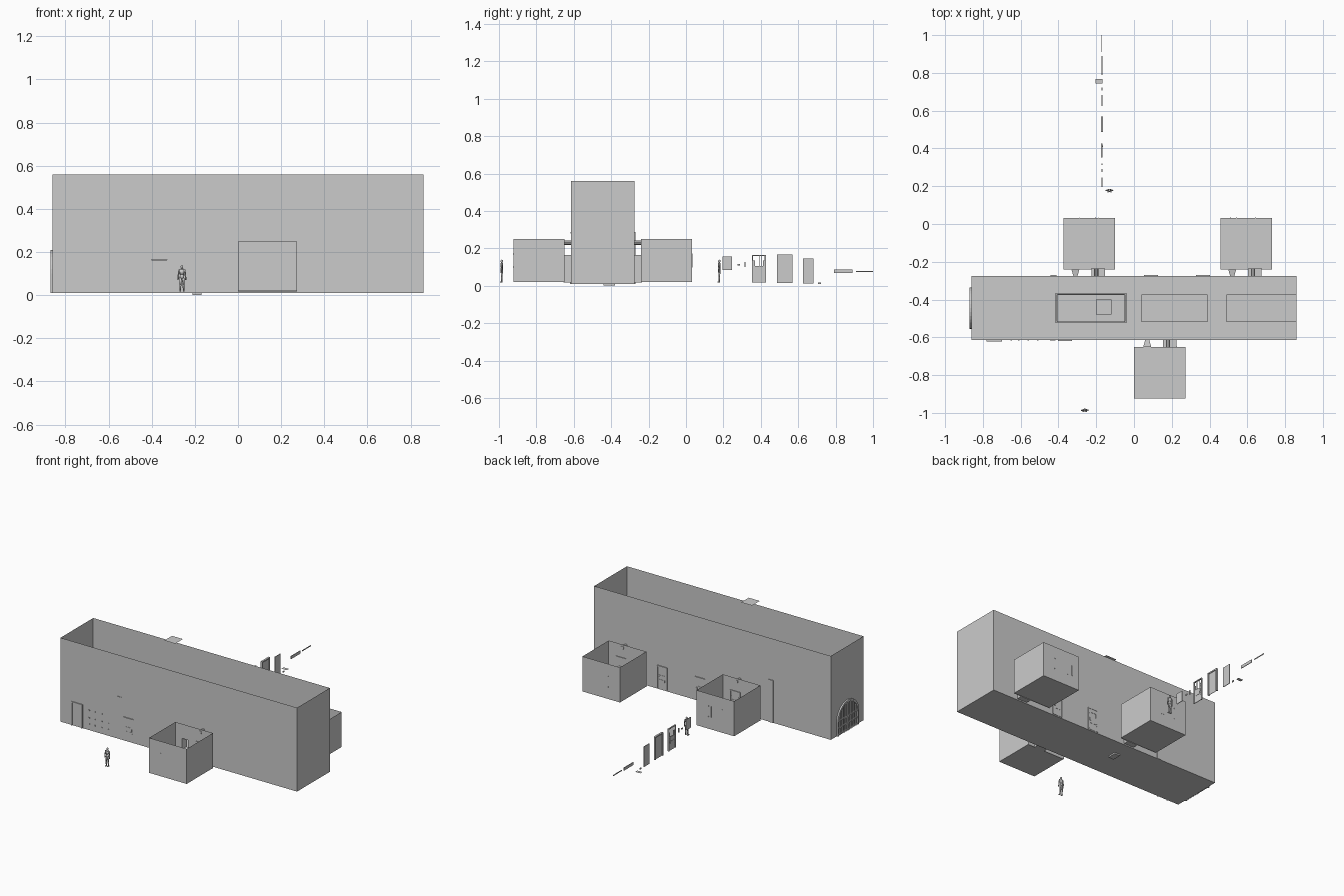
import bpy, bmesh, math
from mathutils import Matrix, Vector

if "Cube" in bpy.data.objects:
    bpy.data.objects.remove(bpy.data.objects["Cube"])


def finish(name, bm, smooth=False):
    me = bpy.data.meshes.new(name)
    bm.to_mesh(me)
    bm.free()
    ob = bpy.data.objects.new(name, me)
    bpy.context.collection.objects.link(ob)
    if smooth:
        for p in me.polygons:
            p.use_smooth = True
    return ob


def add_box(bm, x0, x1, y0, y1, z0, z1):
    m = Matrix.Translation(((x0 + x1) / 2, (y0 + y1) / 2, (z0 + z1) / 2))
    m = m @ Matrix.Diagonal((x1 - x0, y1 - y0, z1 - z0, 1))
    bmesh.ops.create_cube(bm, size=1, matrix=m)


def boxes(name, items):
    bm = bmesh.new()
    for b in items:
        add_box(bm, *b)
    return finish(name, bm)


def sheet(name, axis, at, u0, u1, v0, v1, holes=()):
    """Flat panel perpendicular to an axis, with rectangular openings."""
    bm = bmesh.new()
    us = sorted({u0, u1, *[h[0] for h in holes], *[h[1] for h in holes]})
    vs = sorted({v0, v1, *[h[2] for h in holes], *[h[3] for h in holes]})

    def pt(u, v):
        return bm.verts.new({'x': (at, u, v), 'y': (u, at, v), 'z': (u, v, at)}[axis])
    for a, b in zip(us, us[1:]):
        for c, d in zip(vs, vs[1:]):
            mu, mv = (a + b) / 2, (c + d) / 2
            if any(h[0] < mu < h[1] and h[2] < mv < h[3] for h in holes):
                continue
            bm.faces.new([pt(a, c), pt(b, c), pt(b, d), pt(a, d)])
    bmesh.ops.remove_doubles(bm, verts=bm.verts, dist=1e-5)
    bmesh.ops.dissolve_limit(bm, angle_limit=0.01, verts=bm.verts, edges=bm.edges)
    return finish(name, bm)


def room(name, x0, x1, y0, y1, z0, z1, front_holes=(), back_holes=()):
    sheet(name + "_floor", 'z', z0, x0, x1, y0, y1)
    sheet(name + "_left_wall", 'x', x0, y0, y1, z0, z1)
    sheet(name + "_right_wall", 'x', x1, y0, y1, z0, z1)
    sheet(name + "_front_wall", 'y', y0, x0, x1, z0, z1, front_holes)
    sheet(name + "_back_wall", 'y', y1, x0, x1, z0, z1, back_holes)


def door(name, loc, turn=0.0, barred=False):
    """Heavy door: frame, leaf with hatch, hinges and rivets."""
    w, h, t = 0.037, 0.148, 0.004
    items = [(-w, -w + .006, -t, t, 0, h), (w - .006, w, -t, t, 0, h),
             (-w, w, -t, t, h - .006, h),
             (-w + .006, w - .006, -.002, .002, 0, .088),
             (-w + .006, -.022, -.002, .002, .088, .118),
             (.022, w - .006, -.002, .002, .088, .118)]
    if barred:
        items += [(x - .001, x + .001, -.001, .001, .088, h) for x in (-.016, -.005, .005, .016)]
    else:
        items += [(-w + .006, w - .006, -.002, .002, .118, h - .006),
                  (-.022, .022, -.0005, .0005, .088, .118)]
    items += [(-.02, .02, -.0035, .0035, .045, .06), (.018, .026, -.005, .005, .062, .08)]
    for x in (-.028, .028):
        items += [(x - .001, x + .001, -.003, .003, z - .001, z + .001)
                  for z in (.008, .022, .036, .05, .095, .11)]
    ob = boxes(name, items)
    ob.location = loc
    ob.rotation_euler.z = turn


def figure(name, loc):
    bm = bmesh.new()

    def limb(a, b, r1, r2, flat=1.0):
        a, b = Vector(a), Vector(b)
        d = b - a
        m = (Matrix.Translation((a + b) / 2) @ Matrix.Diagonal((1, flat, 1, 1))
             @ d.to_track_quat('Z', 'Y').to_matrix().to_4x4())
        bmesh.ops.create_cone(bm, cap_ends=True, segments=8, radius1=r1, radius2=r2,
                              depth=d.length, matrix=m)
    limb((0, 0, .06), (0, 0, .078), .011, .009, .6)
    limb((0, 0, .078), (0, 0, .1), .009, .013, .6)
    limb((0, 0, .1), (0, 0, .107), .013, .004, .6)
    bmesh.ops.create_uvsphere(bm, u_segments=10, v_segments=7, radius=.008,
                              matrix=Matrix.Translation((0, 0, .113)) @ Matrix.Diagonal((.8, .9, 1, 1)))
    for s in (-1, 1):
        limb((s * .012, 0, .1), (s * .016, 0, .077), .0042, .0035)
        limb((s * .016, 0, .077), (s * .018, -.002, .053), .0035, .0028)
        limb((s * .006, 0, .062), (s * .007, 0, .032), .006, .0045)
        limb((s * .007, 0, .032), (s * .008, 0, .003), .0045, .003)
        add_box(bm, s * .008 - .0035, s * .008 + .0035, -.01, .004, 0, .005)
    ob = finish(name, bm, True)
    ob.location = loc


# Main hall, open at the top, with openings for doors and cells
F, B = -.615, -.275


def opening(x):
    return (x - .036, x + .036, .017, .165)


def slot(x):
    return (x - .011, x + .011, .09, .15)


room("hall", -.86, .86, F, B, .009, .56,
     [opening(-.365), opening(.19), slot(.07)],
     [opening(.365), opening(.09), opening(-.19), opening(.64), slot(-.31), slot(.52)])
door("front_hall_door", (-.365, F, .016))
door("back_hall_door_1", (.365, B, .016))
door("back_hall_door_2", (.09, B, .016))

# Upper landing with three voids and a guard rail round the first
voids = [(-.405, -.05, -.515, -.375), (.04, .39, -.515, -.375), (.49, .86, -.515, -.375)]
sheet("landing", 'z', .28, -.86, .86, F, B, voids)
x0, x1, y0, y1 = -.415, -.04, -.525, -.365
rail = []
for z in (.285, .315, .345):
    rail += [(x0, x1, y0, y0 + .008, z, z + .006), (x0, x1, y1 - .008, y1, z, z + .006),
             (x0, x0 + .008, y0, y1, z, z + .006), (x1 - .008, x1, y0, y1, z, z + .006)]
for i in range(6):
    x = x0 + .004 + i * (x1 - x0 - .008) / 5
    rail += [(x - .003, x + .003, y - .003, y + .003, .28, .345) for y in (y0 + .004, y1 - .004)]
boxes("landing_rail", rail)
sheet("high_light_panel", 'z', .667, -.2, -.12, -.48, -.4)
boxes("floor_drain", [(-.21, -.17, -.44, -.38, 0, .01)])


# Cells with doors, flared slots and vent ducts
def cell(name, x0, out, door_x, slot_x):
    hall_y = F if out < 0 else B
    near, far = hall_y + out * .035, hall_y + out * .308
    near_holes = [opening(door_x), (slot_x - .021, slot_x + .021, .085, .155)]
    room(name, x0, x0 + .273, min(near, far), max(near, far), .02, .25,
         near_holes if out > 0 else (), near_holes if out < 0 else ())
    mid = (hall_y + near) / 2
    for kind, x, profiles in (("doorway", door_x, [(hall_y, .036, .017, .165), (near, .036, .017, .165)]),
                              ("slot", slot_x, [(hall_y, .011, .09, .15), (near, .021, .085, .155)])):
        bm = bmesh.new()
        rings = [[bm.verts.new((x + sx * w, y, z)) for sx, z in ((-1, a), (1, a), (1, b), (-1, b))]
                 for y, w, a, b in profiles]
        for i in range(4):
            j = (i + 1) % 4
            bm.faces.new([rings[0][i], rings[0][j], rings[1][j], rings[1][i]])
        finish(f"{name}_{kind}_lining", bm)
    door(name + "_door", (door_x, near, .017))
    bm = bmesh.new()
    bmesh.ops.create_cone(bm, cap_ends=True, segments=8, radius1=.011, radius2=.011, depth=.042,
                          matrix=Matrix.Translation((door_x - .01, mid, .23)) @ Matrix.Rotation(math.pi / 2, 4, 'X'))
    finish(name + "_vent", bm)
    # Wall fixings that show through on the outer wall
    cx = x0 + .136
    boxes(name + "_fixings", [(cx + dx - .002, cx + dx + .002, far - .002, far + .002, z - .002, z + .002)
                              for dx in (-.05, .05) for z in (.1, .17)])


cell("front_cell", 0, -1, .19, .07)
cell("back_left_cell", -.373, 1, -.19, -.31)
cell("back_right_cell", .457, 1, .64, .52)
for i, x in enumerate((-.204, .51)):
    boxes(f"cell_pipe_{i}", [(x - .003, x + .003, .03, .035, .1, .17)])

# Arched double gate on the left end
bm = bmesh.new()
cy, spring, n = -.445, .1, 16
arch = [[], []]
for k, r in enumerate((.11, .097)):
    pts = [(cy - r, .009)] + [(cy - r * math.cos(math.pi * i / n), spring + r * math.sin(math.pi * i / n))
                              for i in range(n + 1)] + [(cy + r, .009)]
    arch[k] = pts
faces = []
for i in range(len(arch[0]) - 1):
    q = [arch[0][i], arch[0][i + 1], arch[1][i + 1], arch[1][i]]
    faces.append(bm.faces.new([bm.verts.new((-.858, y, z)) for y, z in q]))
bmesh.ops.remove_doubles(bm, verts=bm.verts, dist=1e-5)
ext = bmesh.ops.extrude_face_region(bm, geom=bm.faces[:])
bmesh.ops.translate(bm, vec=(-.012, 0, 0), verts=[g for g in ext['geom'] if isinstance(g, bmesh.types.BMVert)])
bmesh.ops.recalc_face_normals(bm, faces=bm.faces)
finish("gate_arch", bm)
bars = [(-.868, -.86, cy - .097, cy + .097, z, z + .008) for z in (.012, .055, .1)]
bars.append((-.869, -.86, cy - .005, cy + .005, .009, .197))
for i in range(-5, 6):
    y = i * .0165
    top = spring + math.sqrt(.097 ** 2 - y ** 2)
    bars.append((-.867, -.861, cy + y - .003, cy + y + .003, .009, top))
boxes("gate_bars", bars)

# Side door frame, notice frames and pillars on the hall walls
boxes("side_door_frame", [(-.78, -.772, F - .006, F + .004, .009, .165), (-.706, -.698, F - .006, F + .004, .009, .165),
                          (-.772, -.706, F - .006, F + .004, .157, .165)])
boxes("wall_brackets", [(x - .004, x + .004, F - .003, F + .003, z - .003, z + .003)
                        for x in (-.65, -.61, -.56, -.51) for z in (.05, .09, .14)])
boxes("front_beam_end", [(-.445, -.415, F - .003, F + .004, .28, .288)])
boxes("back_pillar", [(-.442, -.41, B - .004, B + .004, .009, .288)])

# Figures for scale
figure("front_figure", (-.26, -.985, .018))
figure("back_figure", (-.13, .178, .018))

# Row of spare parts behind the building
X = -.17
boxes("spare_hatch", [(X - .002, X + .002, .195, .245, .085, .155)])
boxes("spare_bracket", [(X - .002, X + .002, .275, .29, .108, .116)])
boxes("spare_handle", [(X - .003, X + .003, .312, .319, .1, .127)])
door("spare_door", (X, .39, .017), math.pi / 2, True)
boxes("spare_door_frame", [(X - .006, X + .006, .487, .495, .015, .167), (X - .006, X + .006, .561, .569, .015, .167),
                           (X - .006, X + .006, .495, .561, .159, .167), (X - .001, X + .001, .495, .561, .015, .159)])
boxes("spare_window_panel", [(X - .002, X + .002, .625, .683, .012, .145)])
boxes("spare_stop", [(X - .003, X + .003, .707, .722, .01, .018)])
sheet("spare_grate", 'z', .012, -.205, -.168, .745, .768)
boxes("spare_beam", [(X - .002, X + .002, .79, .89, .067, .086)])
boxes("spare_rod", [(X - .001, X + .001, .91, 1.0, .073, .08)])
